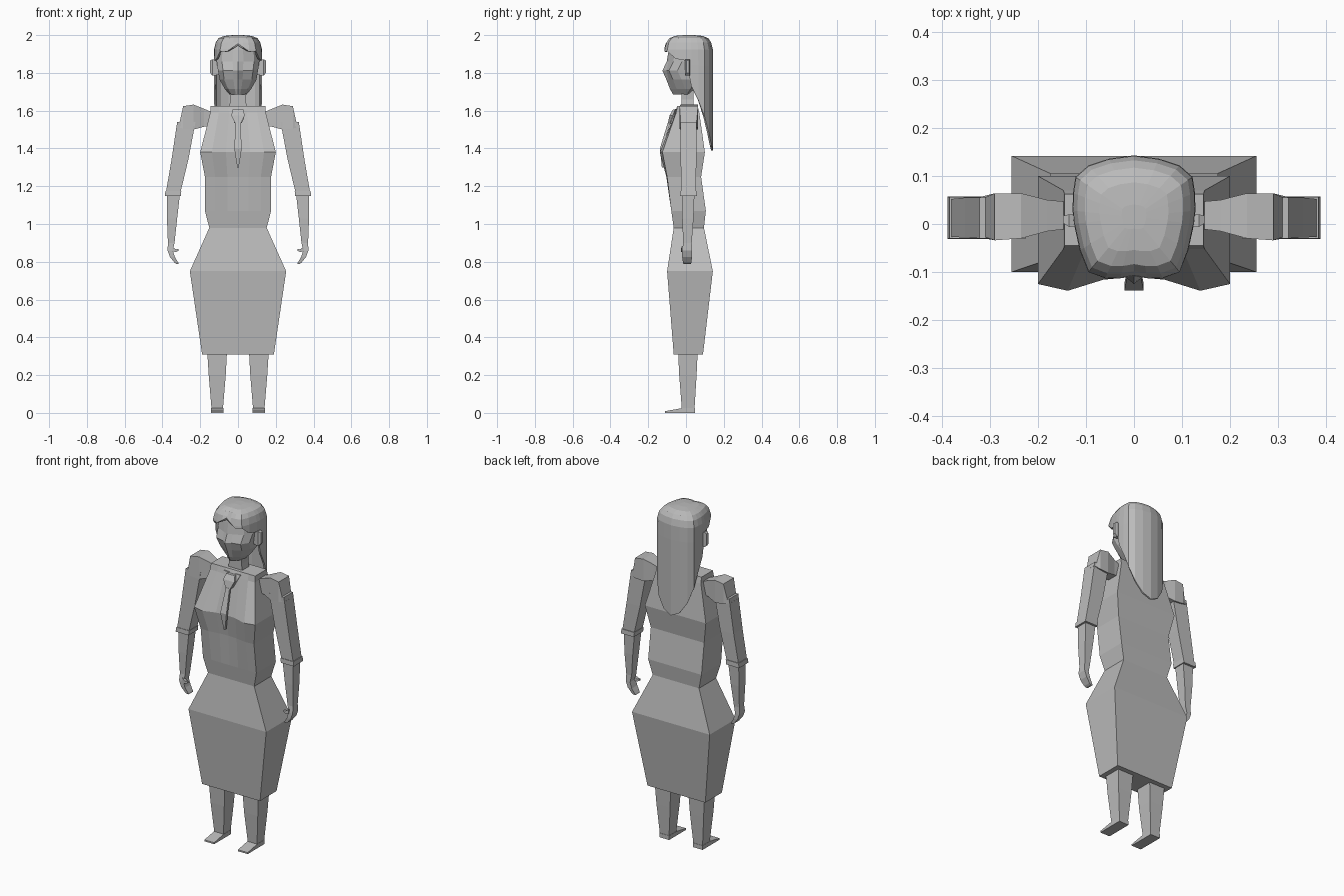
import bpy, bmesh

if "Cube" in bpy.data.objects:
    bpy.data.objects.remove(bpy.data.objects["Cube"])

grey = bpy.data.materials.new("plain grey")
grey.use_nodes = True
grey.diffuse_color = (0.5, 0.5, 0.5, 1)
grey.node_tree.nodes["Principled BSDF"].inputs["Base Color"].default_value = (0.5, 0.5, 0.5, 1)


def finish(name, bm):
    bmesh.ops.remove_doubles(bm, verts=bm.verts, dist=0.0005)
    bmesh.ops.recalc_face_normals(bm, faces=bm.faces)
    mesh = bpy.data.meshes.new(name)
    bm.to_mesh(mesh)
    bm.free()
    mesh.materials.append(grey)
    obj = bpy.data.objects.new(name, mesh)
    bpy.context.collection.objects.link(obj)
    return obj


def loft(name, rings, caps=True):
    """Skin a list of closed rings of points."""
    bm = bmesh.new()
    loops = [[bm.verts.new(p) for p in ring] for ring in rings]
    for a, b in zip(loops, loops[1:]):
        for i in range(len(a)):
            j = (i + 1) % len(a)
            bm.faces.new((a[i], a[j], b[j], b[i]))
    if caps:
        bm.faces.new(loops[0])
        bm.faces.new(loops[-1])
    return finish(name, bm)


def level(x0, x1, y0, y1, z):
    """Horizontal rectangle."""
    return [(x0, y0, z), (x1, y0, z), (x1, y1, z), (x0, y1, z)]


def upright(x, y0, y1, z0, z1, lean=0):
    """Vertical rectangle facing sideways."""
    return [(x, y0, z0), (x, y1, z0), (x + lean, y1, z1), (x + lean, y0, z1)]


def both_sides(name, rings):
    for side, s in (("left", 1), ("right", -1)):
        loft(f"{side}_{name}", [[(s * x, y, z) for x, y, z in r] for r in rings])


def mirrored(half):
    """Complete a half ring whose first and last points lie on the middle."""
    return half + [(-x, *rest) for x, *rest in half[-2:0:-1]]


# Skirt
loft("skirt", [level(-w, w, f, b, z) for w, f, b, z in (
    (.19, -.065, .09, .31), (.255, -.1, .142, .75), (.152, -.065, .095, .98))])


# Blouse with shaped bust
def torso_ring(w, front, back, z, bulge, dip):
    return mirrored([(0, front + dip, z), (w * .32, front + dip * .6, z),
                     (w * .69, front - bulge, z), (w, front, z),
                     (w, back, z), (0, back, z)])


loft("blouse", [torso_ring(*r) for r in (
    (.152, -.065, .095, .98, 0, 0), (.175, -.078, .105, 1.07, 0, 0),
    (.175, -.1, .08, 1.25, .004, .01), (.2, -.125, .1, 1.38, .014, .015),
    (.147, -.052, .07, 1.59, 0, -.008), (.145, -.045, .062, 1.625, 0, 0))])

# Neck and hanging tie
loft("neck", [level(-w, w, -.025, .04, z) for w, z in ((.05, 1.6), (.04, 1.66), (.045, 1.75))])
loft("tie", [[(-w, y, z), (w, y, z), (w, y + .014, z), (-w, y + .014, z)]
             for w, y, z in ((.004, -.128, 1.3), (.02, -.138, 1.4),
                             (.012, -.097, 1.535))])
loft("tie_knot", [level(-w, w, y, y + .025, z) for w, y, z in (
    (.014, -.097, 1.53), (.036, -.087, 1.575), (.028, -.07, 1.605))])
both_sides("collar", [
    [(.014, -.085, 1.535), (.02, -.083, 1.535), (.02, -.068, 1.535), (.014, -.068, 1.535)],
    [(.022, -.058, 1.61), (.055, -.055, 1.61), (.055, -.04, 1.61), (.022, -.04, 1.61)]])

# Puffed shoulders, sleeves and cuffs
both_sides("shoulder", [
    upright(.12, -.008, .045, 1.52, 1.585), upright(.18, -.015, .05, 1.515, 1.61),
    upright(.235, -.03, .064, 1.5, 1.632), upright(.29, -.034, .064, 1.505, 1.624),
    upright(.326, -.027, .055, 1.515, 1.53, -.015)])
both_sides("sleeve", [level(*r) for r in (
    (.225, .322, -.03, .055, 1.54), (.263, .352, -.028, .055, 1.34),
    (.305, .382, -.027, .052, 1.165))])
both_sides("cuff", [level(*r) for r in (
    (.3, .384, -.03, .056, 1.175), (.303, .388, -.031, .057, 1.148))])

# Forearms, curled hands and thumbs
both_sides("forearm", [level(*r) for r in (
    (.306, .377, -.022, .045, 1.17), (.322, .376, -.02, .04, 1.03),
    (.336, .371, -.015, .03, .9))])
both_sides("hand", [level(*r) for r in (
    (.336, .371, -.015, .03, .9), (.345, .373, -.02, .032, .86),
    (.334, .36, -.02, .032, .825), (.316, .336, -.016, .028, .795),
    (.314, .326, -.014, .026, .789))])
both_sides("thumb", [
    upright(.35, -.024, -.006, .855, .88), upright(.328, -.026, -.01, .852, .866),
    upright(.315, -.024, -.014, .858, .868)])

# Legs and flat shoes
both_sides("leg", [level(*r) for r in (
    (.058, .163, -.042, .062, .33), (.065, .155, -.036, .056, .2),
    (.08, .14, -.022, .045, .02))])
both_sides("shoe", [
    [(x, y, z) for x, z in ((.078, 0), (.142, 0), (.142, h), (.078, h))]
    for y, h in ((.047, .025), (-.022, .025), (-.112, .009))])

# Head with nose ridge and tapered jaw
loft("head", [mirrored([(0, nose, z), (w * .25, nose + d, z), (w * .75, nose + .035, z),
                        (w, nose + .08, z), (w, back - .02, z), (w * .6, back, z), (0, back, z)])
              for w, nose, d, back, z in (
    (.045, -.068, .004, .025, 1.685), (.07, -.085, .008, .045, 1.715),
    (.098, -.104, .012, .07, 1.765), (.106, -.125, .022, .09, 1.812),
    (.113, -.102, .01, .1, 1.86), (.11, -.092, .006, .1, 1.92),
    (.09, -.085, .006, .09, 1.955))])

# Ears
both_sides("ear", [upright(x, a, b, c, d) for x, a, b, c, d in (
    (.1, -.002, .02, 1.79, 1.86), (.135, -.006, .02, 1.785, 1.872),
    (.148, .002, .017, 1.8, 1.865))])

# Hair: parted fringe, crown and a long rounded fall behind
columns = mirrored([
    (0, -.108, 1.955), (.028, -.113, 1.935), (.06, -.113, 1.912), (.095, -.1, 1.915),
    (.113, -.055, 1.875), (.125, 0, 1.865), (.128, .028, 1.73), (.127, .065, 1.655),
    (.122, .098, 1.57), (.095, .122, 1.48), (.052, .136, 1.415), (0, .143, 1.39)])
rings = [columns, [(x, y, max(z, 1.84)) for x, y, z in columns]]
for scale, height in ((.99, 1.925), (.92, 1.962), (.8, 1.984), (.56, 1.996), (.2, 2.0)):
    rings.append([(x * scale, .015 + (y - .015) * scale, max(height, z))
                  for x, y, z in columns])
bm = bmesh.new()
loops = [[bm.verts.new(p) for p in ring] for ring in rings]
for a, b in zip(loops, loops[1:]):
    for i in range(len(a)):
        j = (i + 1) % len(a)
        bm.faces.new((a[i], a[j], b[j], b[i]))
bm.faces.new(loops[-1])
hair = finish("hair", bm)
thick = hair.modifiers.new("thickness", "SOLIDIFY")
thick.thickness = .01
thick.offset = -1
